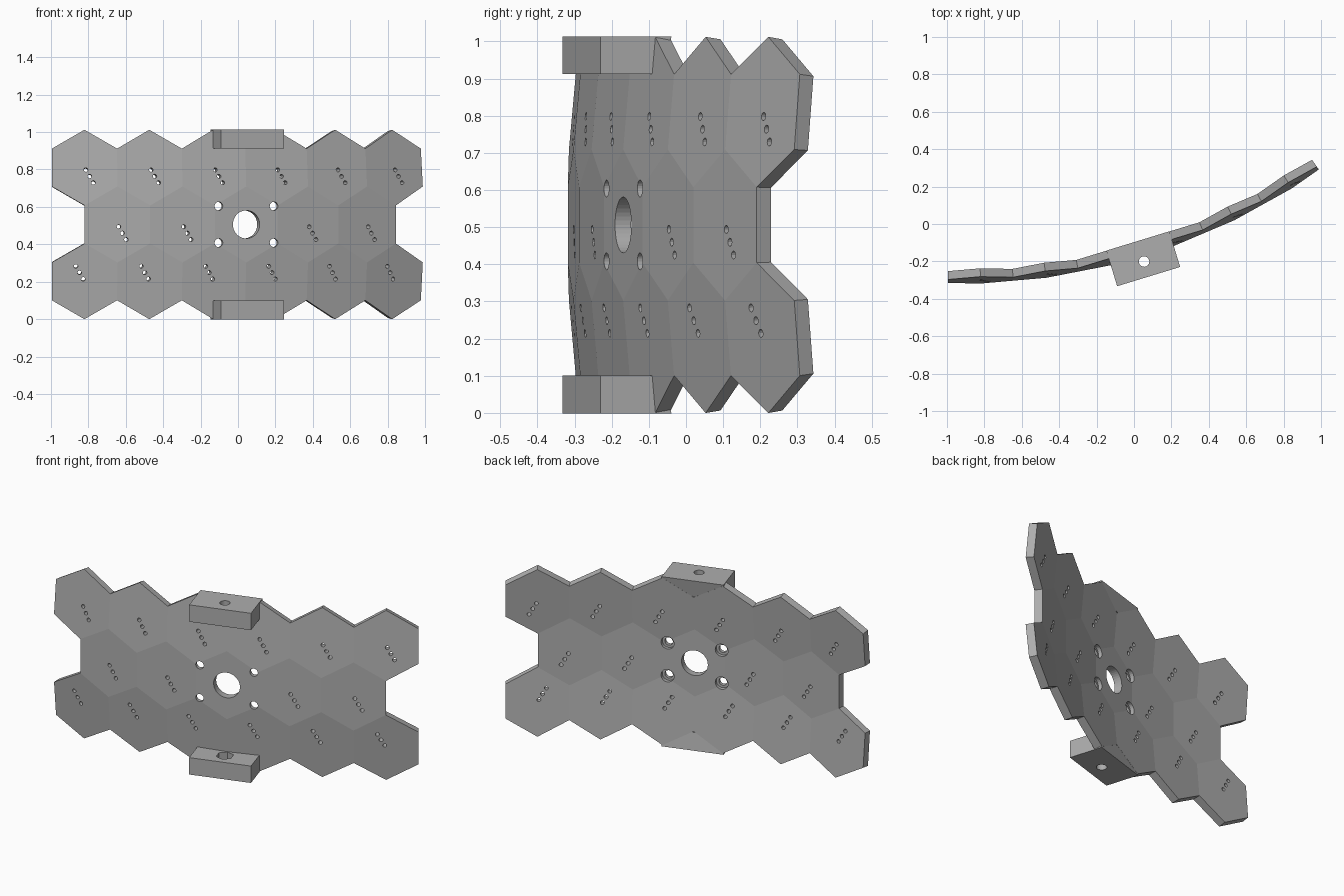
import bpy, bmesh, math
from mathutils import Matrix, Vector

if "Cube" in bpy.data.objects:
    bpy.data.objects.remove(bpy.data.objects["Cube"])

SIDE = 0.2033                  # hexagon side
PITCH = SIDE * math.sqrt(3)    # hexagon width
RADIUS = 3.36                  # curvature of the panel
THICK = 0.045
PLACE = Matrix.Translation((0.046, -0.175, 0.506)) @ Matrix.Rotation(math.radians(17), 4, "Z")

grey = bpy.data.materials.new("plain grey")
grey.use_nodes = True
colour = (0.42, 0.42, 0.42, 1)
grey.diffuse_color = colour
grey.node_tree.nodes["Principled BSDF"].inputs["Base Color"].default_value = colour


def on_shell(u, v, inset=0.0):
    """Point on the curved shell, bulging towards -y."""
    a, b, r = u / RADIUS, v / RADIUS, RADIUS - inset
    return Vector((r * math.sin(a) * math.cos(b),
                   RADIUS - r * math.cos(a) * math.cos(b),
                   r * math.sin(b)))


def make_object(name, bm):
    bmesh.ops.recalc_face_normals(bm, faces=bm.faces)
    mesh = bpy.data.meshes.new(name)
    bm.to_mesh(mesh)
    bm.free()
    mesh.materials.append(grey)
    ob = bpy.data.objects.new(name, mesh)
    bpy.context.collection.objects.link(ob)
    ob.matrix_world = PLACE
    return ob


def add_rod(bm, centre, axis, radius, length, sides):
    turn = Vector(axis).to_track_quat("Z", "Y").to_matrix().to_4x4()
    bmesh.ops.create_cone(bm, cap_ends=True, segments=sides, radius1=radius, radius2=radius,
                          depth=length, matrix=Matrix.Translation(centre) @ turn)


def cut(ob, bm):
    """Subtract the rods in bm from ob and bake the result."""
    cutter = make_object("hole_cutter", bm)
    cutter.hide_render = True
    mod = ob.modifiers.new("holes", "BOOLEAN")
    mod.operation, mod.solver, mod.object = "DIFFERENCE", "EXACT", cutter
    bpy.context.view_layer.update()
    graph = bpy.context.evaluated_depsgraph_get()
    baked = bpy.data.meshes.new_from_object(ob.evaluated_get(graph))
    ob.modifiers.clear()
    ob.data = baked
    bpy.data.objects.remove(cutter)


# Hexagon centres: rows of six, five and six
centres = [((i - (n - 1) / 2) * PITCH, row * 1.5 * SIDE, row)
           for row, n in ((1, 6), (0, 5), (-1, 6)) for i in range(n)]

# Curved panel of welded hexagons, thickened towards the centre of curvature
bm = bmesh.new()
for u, v, row in centres:
    corners = [math.radians(30 + 60 * k) for k in range(6)]
    bm.faces.new([bm.verts.new(on_shell(u + SIDE * math.cos(c), v + SIDE * math.sin(c)))
                  for c in corners])
bmesh.ops.remove_doubles(bm, verts=bm.verts, dist=0.002)
front = list(bm.faces)
extruded = bmesh.ops.extrude_face_region(bm, geom=front, use_keep_orig=True)
pivot = Vector((0, RADIUS, 0))
for vert in [g for g in extruded["geom"] if isinstance(g, bmesh.types.BMVert)]:
    vert.co = pivot + (vert.co - pivot) * (RADIUS - THICK) / RADIUS
panel = make_object("hexagon_panel", bm)

# Through holes: three slanted pinholes per hexagon, main bore and four bolt holes
rods = bmesh.new()
for u, v, row in centres:
    if abs(u) < 0.01 and row == 0:
        continue
    sign = -1 if row < 0 else 1
    for s in (0.014, 0.054, 0.094):
        spot = on_shell(u + sign * s * 0.5, v - sign * s * 0.866, THICK / 2)
        add_rod(rods, spot, on_shell(u, v) - pivot, 0.011, 0.2, 12)
add_rod(rods, (0, 0, 0), (0, 1, 0), 0.075, 0.3, 40)
bolts = [(x, z) for x in (-0.154, 0.154) for z in (-0.098, 0.098)]
for x, z in bolts:
    add_rod(rods, (x, 0, z), (0, 1, 0), 0.023, 0.3, 20)
cut(panel, rods)

# Wider bolt recesses on the back
rods = bmesh.new()
for x, z in bolts:
    add_rod(rods, (x, 0.08, z), (0, 1, 0), 0.037, 0.1, 24)
cut(panel, rods)

# Mounting blocks at the top and bottom edges, with a sloped back
for name, sign in (("upper_block", 1), ("lower_block", -1)):
    low, high, half = 0.406, 0.507, PITCH / 2
    profile = [(-0.111, low), (0.07, low), (0.088, high), (-0.111, high)]
    bm = bmesh.new()
    face = bm.faces.new([bm.verts.new((-half, y, z * sign)) for y, z in profile])
    side = bmesh.ops.extrude_face_region(bm, geom=[face], use_keep_orig=True)
    bmesh.ops.translate(bm, vec=(2 * half, 0, 0),
                        verts=[g for g in side["geom"] if isinstance(g, bmesh.types.BMVert)])
    block = make_object(name, bm)
    # Round bolt hole, then a six-sided nut pocket on the inner face
    for radius, z, length, sides in ((0.028, 0.45, 0.3, 24), (0.048, low, 0.08, 6)):
        rods = bmesh.new()
        add_rod(rods, (0, -0.027, z * sign), (0, 0, 1), radius, length, sides)
        cut(block, rods)
